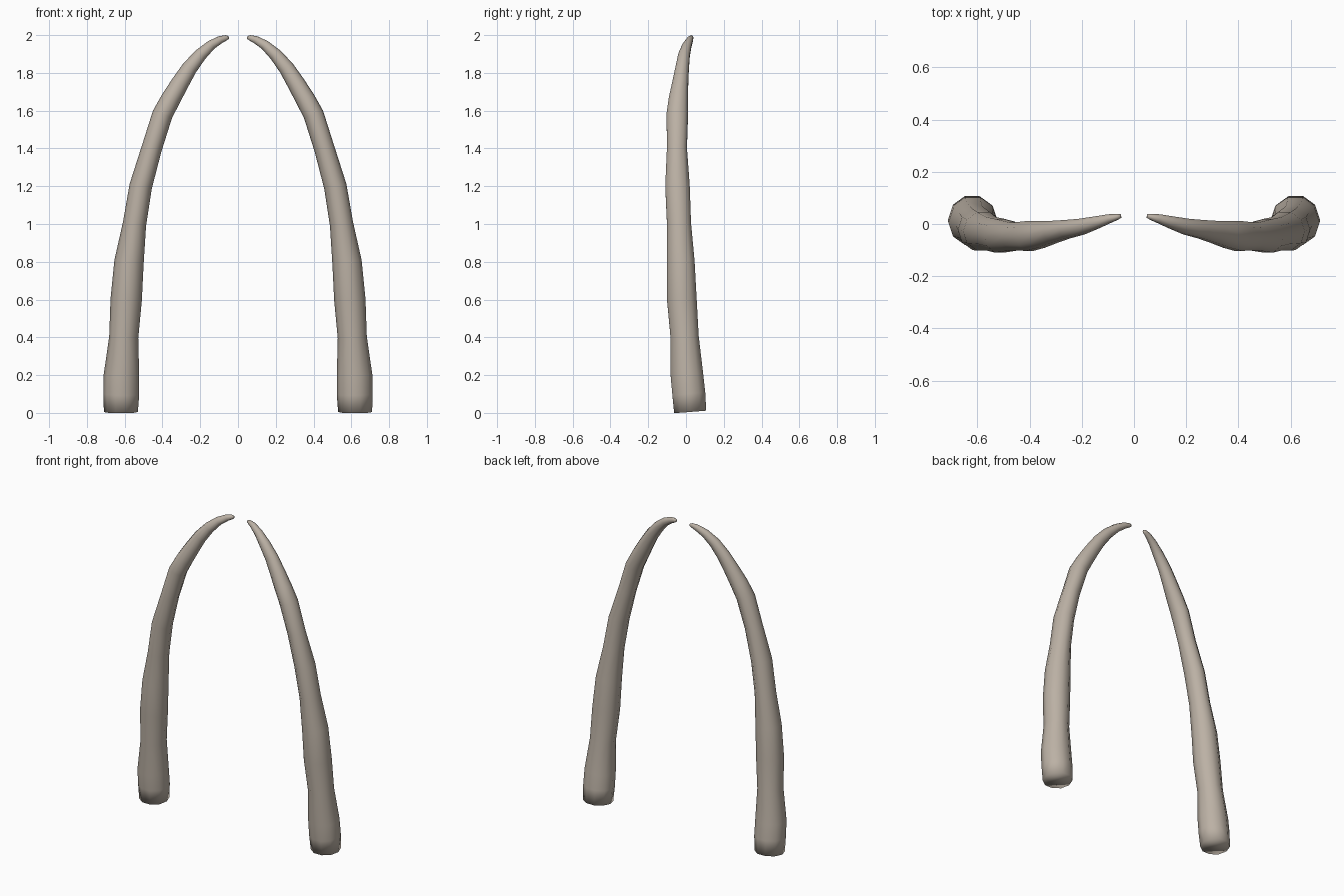
import bpy, bmesh, math
from mathutils import Vector

if "Cube" in bpy.data.objects:
    bpy.data.objects.remove(bpy.data.objects["Cube"])

ivory = bpy.data.materials.new("grey ivory")
ivory.diffuse_color = (0.50, 0.44, 0.375, 1)
ivory.use_nodes = True
ivory.node_tree.nodes["Principled BSDF"].inputs["Base Color"].default_value = ivory.diffuse_color

# Stations along the tusk: x, y, z, radius in the arch plane, radius in depth
PATH = [
    (.620, .022, .005, .090, .087), (.618, .015, .10, .095, .089),
    (.617, .005, .20, .094, .088), (.605, -.007, .40, .077, .076),
    (.592, -.022, .60, .083, .080), (.577, -.028, .80, .078, .075),
    (.548, -.037, 1.00, .062, .065), (.515, -.045, 1.20, .060, .066),
    (.457, -.048, 1.40, .054, .054), (.400, -.046, 1.58, .054, .058),
    (.357, -.040, 1.66, .052, .052), (.307, -.030, 1.745, .047, .043),
    (.257, -.020, 1.825, .041, .036), (.200, -.010, 1.895, .034, .031),
    (.143, .006, 1.947, .026, .024), (.093, .021, 1.976, .020, .017),
    (.062, .028, 1.986, .014, .011), (.050, .031, 1.987, .008, .007),
]
SIDES = 10


def tusk(name, side):
    bm = bmesh.new()
    pts = [Vector(p[:3]) for p in PATH]
    rings = []
    for i, p in enumerate(pts):
        t = (pts[min(i + 1, len(pts) - 1)] - pts[max(i - 1, 0)]).normalized()
        if i == 0:
            t = Vector((0, -.08, 1)).normalized()    # slightly tilted base
        out = Vector((0, 1, 0)).cross(t).normalized()
        back = t.cross(out)
        ring = []
        for k in range(SIDES):
            a = 2 * math.pi * k / SIDES
            v = p + out * PATH[i][3] * math.cos(a) + back * PATH[i][4] * 1.03 * math.sin(a)
            ring.append(bm.verts.new((v.x * side, v.y, max(v.z, 0))))
        rings.append(ring)
    for a, b in zip(rings, rings[1:]):
        for k in range(SIDES):
            j = (k + 1) % SIDES
            bm.faces.new((a[k], a[j], b[j], b[k]))
    bm.faces.new(rings[0])
    bm.faces.new(rings[-1])
    bmesh.ops.recalc_face_normals(bm, faces=bm.faces)
    for f in bm.faces:
        f.smooth = True
    me = bpy.data.meshes.new(name)
    bm.to_mesh(me)
    bm.free()
    me.materials.append(ivory)
    bpy.context.collection.objects.link(bpy.data.objects.new(name, me))


# Mirrored pair
tusk("right_tusk", 1)
tusk("left_tusk", -1)
